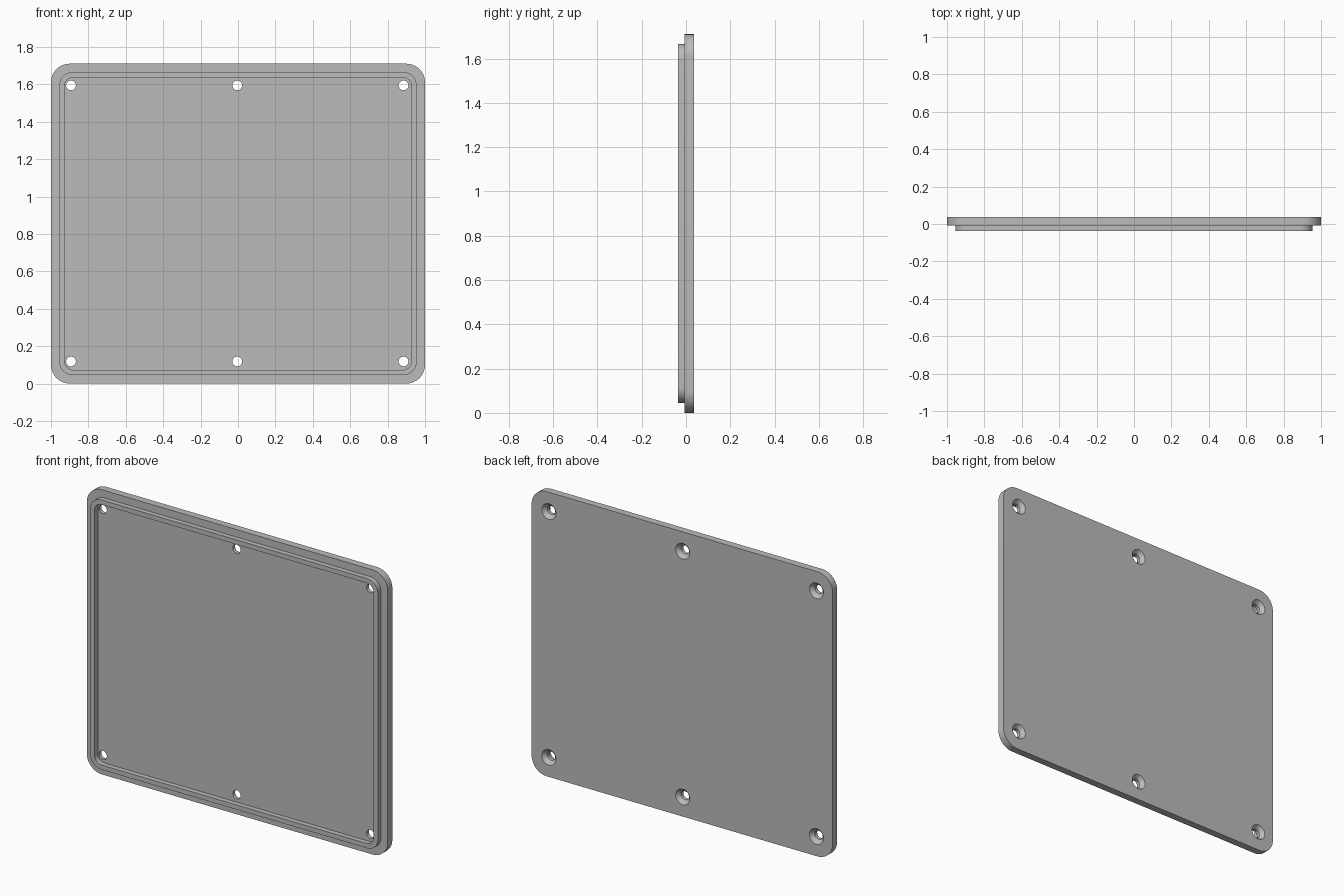
import bpy, bmesh, math
from mathutils import Vector

if "Cube" in bpy.data.objects:
    bpy.data.objects.remove(bpy.data.objects["Cube"])

HEIGHT = 1.71
BACK, STEP, FRONT = 0.037, -0.007, -0.037   # depths of plate back, plate front and lip

grey = bpy.data.materials.new("plain grey")
grey.use_nodes = True
colour = (0.5, 0.5, 0.5, 1)
grey.diffuse_color = colour
grey.node_tree.nodes["Principled BSDF"].inputs["Base Color"].default_value = colour


def rounded_loop(inset, radius, y, steps=10):
    """Rounded rectangle, inset from the plate outline, at depth y."""
    points = []
    half_w, half_h = 1 - inset - radius, HEIGHT / 2 - inset - radius
    for corner, (sx, sz) in enumerate([(1, 1), (-1, 1), (-1, -1), (1, -1)]):
        for i in range(steps + 1):
            a = math.pi / 2 * (corner + i / steps)
            points.append(Vector((sx * half_w + radius * math.cos(a), y,
                                  HEIGHT / 2 + sz * half_h + radius * math.sin(a))))
    return points


def circle_loop(x, z, radius, y, sides=32):
    turns = [math.tau * i / sides for i in range(sides)]
    return [Vector((x + radius * math.cos(a), y, z + radius * math.sin(a))) for a in turns]


def add_loft(bm, loops):
    """Skin a stack of matching loops and cap both ends."""
    rings = [[bm.verts.new(p) for p in loop] for loop in loops]
    for a, b in zip(rings, rings[1:]):
        for i in range(len(a)):
            j = (i + 1) % len(a)
            bm.faces.new((a[i], a[j], b[j], b[i]))
    bm.faces.new(rings[0])
    bm.faces.new(rings[-1])


def make_object(name, bm):
    bmesh.ops.recalc_face_normals(bm, faces=bm.faces)
    mesh = bpy.data.meshes.new(name)
    bm.to_mesh(mesh)
    bm.free()
    mesh.materials.append(grey)
    obj = bpy.data.objects.new(name, mesh)
    bpy.context.collection.objects.link(obj)
    return obj


# Cover plate with a raised locating lip on its front
bm = bmesh.new()
add_loft(bm, [rounded_loop(0, 0.1, BACK),
              rounded_loop(0, 0.1, STEP),
              rounded_loop(0.045, 0.07, STEP),
              rounded_loop(0.045, 0.07, FRONT),
              rounded_loop(0.073, 0.045, FRONT),
              rounded_loop(0.073, 0.045, STEP)])
plate = make_object("cover_plate", bm)

# Six screw holes, countersunk from the back
bm = bmesh.new()
for x in (-0.893, -0.004, 0.885):
    for z in (0.118, 1.594):
        add_loft(bm, [circle_loop(x, z, 0.051, BACK + 0.004),
                      circle_loop(x, z, 0.026, BACK - 0.022),
                      circle_loop(x, z, 0.026, FRONT - 0.02)])
cutter = make_object("screw_hole_cutter", bm)
cutter.hide_render = True

cut = plate.modifiers.new("screw holes", "BOOLEAN")
cut.operation = "DIFFERENCE"
cut.solver = "EXACT"
cut.object = cutter

bpy.ops.object.select_all(action="DESELECT")
plate.select_set(True)
bpy.context.view_layer.objects.active = plate
bpy.ops.object.modifier_apply(modifier=cut.name)
bpy.data.objects.remove(cutter)
bpy.ops.object.shade_smooth_by_angle(angle=math.radians(30))
